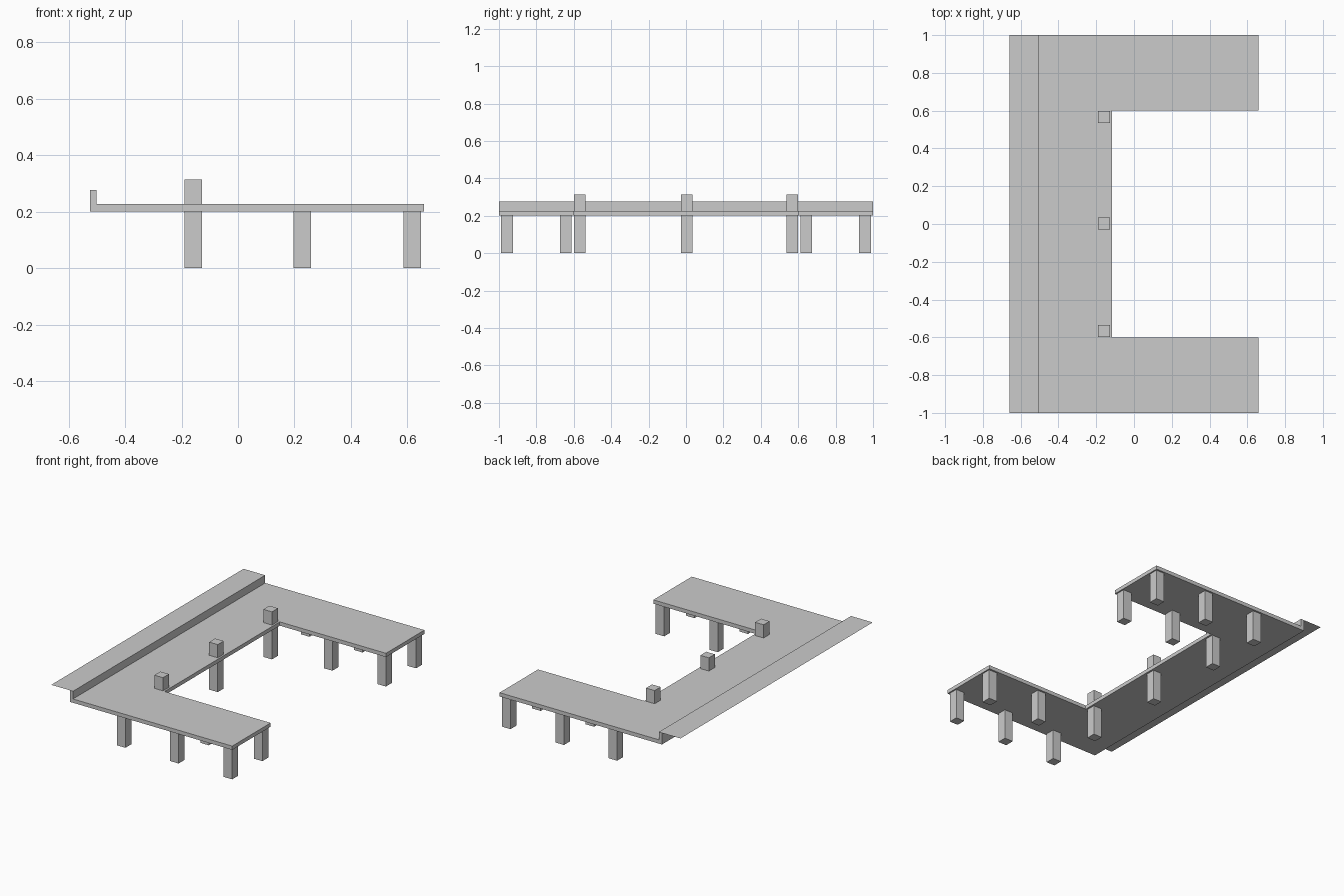
import bpy, bmesh

if "Cube" in bpy.data.objects:
    bpy.data.objects.remove(bpy.data.objects["Cube"])

Z0, Z1, Z2 = 0.201, 0.226, 0.277      # slab underside, slab top, upstand top
XB, XS, XI, XF = -0.525, -0.502, -0.116, 0.658


def finish(name, bm):
    bmesh.ops.recalc_face_normals(bm, faces=bm.faces[:])
    mesh = bpy.data.meshes.new(name)
    bm.to_mesh(mesh)
    bm.free()
    obj = bpy.data.objects.new(name, mesh)
    bpy.context.collection.objects.link(obj)
    return obj


def raise_face(bm, faces, height):
    geom = bmesh.ops.extrude_face_region(bm, geom=faces, use_keep_orig=False)["geom"]
    verts = [g for g in geom if isinstance(g, bmesh.types.BMVert)]
    bmesh.ops.translate(bm, verts=verts, vec=(0, 0, height))
    return [g for g in geom if isinstance(g, bmesh.types.BMFace)]


def post(name, x, y, top, size=0.062):
    bm = bmesh.new()
    bmesh.ops.create_cube(bm, size=1)
    bmesh.ops.scale(bm, verts=bm.verts, vec=(size, size, top))
    bmesh.ops.translate(bm, verts=bm.verts, vec=(x, y, top / 2))
    return finish(name, bm)


# U-shaped counter slab with upstand along its back edge
bm = bmesh.new()
pts = [(XS, -1), (XF, -1), (XF, -0.6), (XI, -0.6), (XI, 0.6), (XF, 0.6), (XF, 1), (XS, 1)]
main = [bm.verts.new((x, y, Z0)) for x, y in pts]
rear = [bm.verts.new((XB, y, Z0)) for y in (1, -1)]
faces = [bm.faces.new(main), bm.faces.new([main[7], rear[0], rear[1], main[0]])]
bottom = [f.copy() for f in faces]      # keep the underside closed
tops = raise_face(bm, faces, Z1 - Z0)
bmesh.ops.remove_doubles(bm, verts=bm.verts, dist=1e-5)
strip = [f for f in bm.faces if f.calc_center_median().x < XS
         and f.calc_center_median().z > Z1 - 1e-4]
raise_face(bm, strip, Z2 - Z1)
finish("counter_slab", bm)

# Thin raised shelf overhanging the back
bm = bmesh.new()
bm.faces.new([bm.verts.new((x, y, Z2)) for x, y in
              [(-0.66, -1), (XB, -1), (XB, 1), (-0.66, 1)]])
shelf = finish("raised_shelf", bm)
if shelf.data.polygons[0].normal.z < 0:
    shelf.data.flip_normals()

# Tall posts passing through the slab
for i, y in enumerate((-0.567, 0.003, 0.567)):
    post(f"tall_post_{i + 1}", -0.159, y, 0.313)

# Short legs under both arms
for side, s in (("front", -1), ("back", 1)):
    for i, x in enumerate((-0.159, 0.228, 0.618)):
        post(f"{side}_outer_leg_{i + 1}", x, s * 0.957, Z0)
    for i, x in enumerate((0.228, 0.618)):
        post(f"{side}_inner_leg_{i + 1}", x, s * 0.643, Z0)
